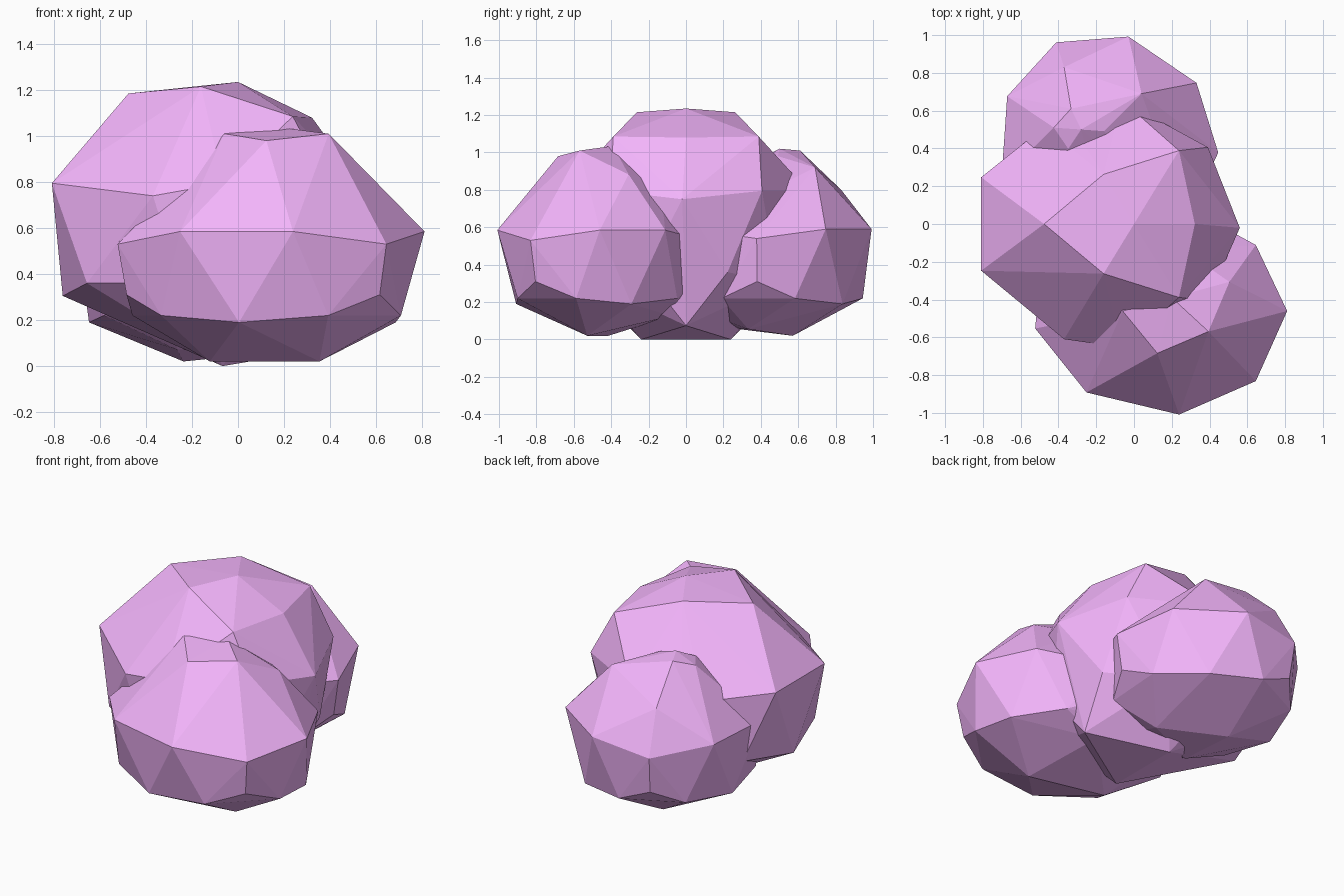
import bpy, bmesh, math

if "Cube" in bpy.data.objects:
    bpy.data.objects.remove(bpy.data.objects["Cube"])

mat = bpy.data.materials.new("lilac")
mat.diffuse_color = (0.90, 0.46, 0.97, 1)
mat.use_nodes = True
mat.node_tree.nodes["Principled BSDF"].inputs["Base Color"].default_value = mat.diffuse_color


def lobe(name, apex, centre, base, rx, ry, turn, r_a, r_b, r_s, z,
         fall_dir, fall, pinch=0.0, extra=()):
    """Faceted lobe with three-fold symmetry; z lists level heights, top to bottom.
    The crown drops by 'fall' and the sides draw in by 'pinch' towards fall_dir."""
    bm = bmesh.new()
    bm.verts.new((*apex, z[0]))
    fx, fy = math.cos(math.radians(fall_dir)), math.sin(math.radians(fall_dir))
    # crown facets around the apex: (angle, radius, height)
    crown = [(60, r_b, z[1]), (0, r_a, z[2])]
    # shoulder and lower rings around the lobe centre
    sides = [(60, r_s, z[4]), (22, 1.0, z[3]), (-22, 1.0, z[3]),
             (60, r_s - 0.06, z[5]), (82, 0.90, z[6]), (38, 0.90, z[6]), (0, 0.86, z[7])]
    foot = [(60, 0.42, z[8])]
    for k in range(3):
        for (px, py), pts in ((apex, crown), (centre, sides), (base, foot)):
            for ang, r, h in pts:
                a = math.radians(turn + ang + 120 * k)
                dx, dy = r * rx * math.cos(a), r * ry * math.sin(a)
                d = max(0, dx * fx + dy * fy)
                if pts is crown:
                    h -= fall * d
                elif pts is sides:
                    dx, dy = dx - pinch * d * fx, dy - pinch * d * fy
                else:
                    h += 0.6 * fall * d
                bm.verts.new((px + dx, py + dy, h))
    for co in extra:
        bm.verts.new(co)
    out = bmesh.ops.convex_hull(bm, input=bm.verts)
    inner = {e for e in out["geom_interior"] if isinstance(e, bmesh.types.BMVert)}
    bmesh.ops.delete(bm, geom=list(inner), context='VERTS')
    bmesh.ops.recalc_face_normals(bm, faces=bm.faces)
    me = bpy.data.meshes.new(name)
    bm.to_mesh(me)
    bm.free()
    me.materials.append(mat)
    ob = bpy.data.objects.new(name, me)
    bpy.context.collection.objects.link(ob)


# three overlapping lobes; extras are the few off-pattern corners
lobe("front_lobe", (0.20, -0.39), (0.145, -0.37), (0.15, -0.34), 0.675, 0.645, 256,
     0.47, 0.40, 1.03, (1.035, 1.01, 0.98, 0.585, 0.53, 0.31, 0.22, 0.19, 0.02), 77, 0.65, 0.28)
lobe("middle_lobe", (0.0, 0.0), (-0.16, 0.0), (0.08, 0.0), 0.70, 0.66, 180,
     0.68, 0.46, 0.90, (1.235, 1.215, 1.185, 0.795, 0.75, 0.42, 0.36, 0.305, 0.0), 0, 0.42,
     extra=[(-0.37, -0.61, 0.74), (-0.37, 0.58, 0.74), (0.56, -0.02, 0.75)])
lobe("back_lobe", (-0.28, 0.50), (-0.15, 0.42), (-0.13, 0.35), 0.58, 0.585, 56,
     0.25, 0.21, 1.03, (1.02, 1.01, 0.97, 0.59, 0.54, 0.31, 0.22, 0.19, 0.02), 290, 0.6,
     extra=[(-0.37, 0.83, 0.80), (0.04, 0.69, 0.92)])
